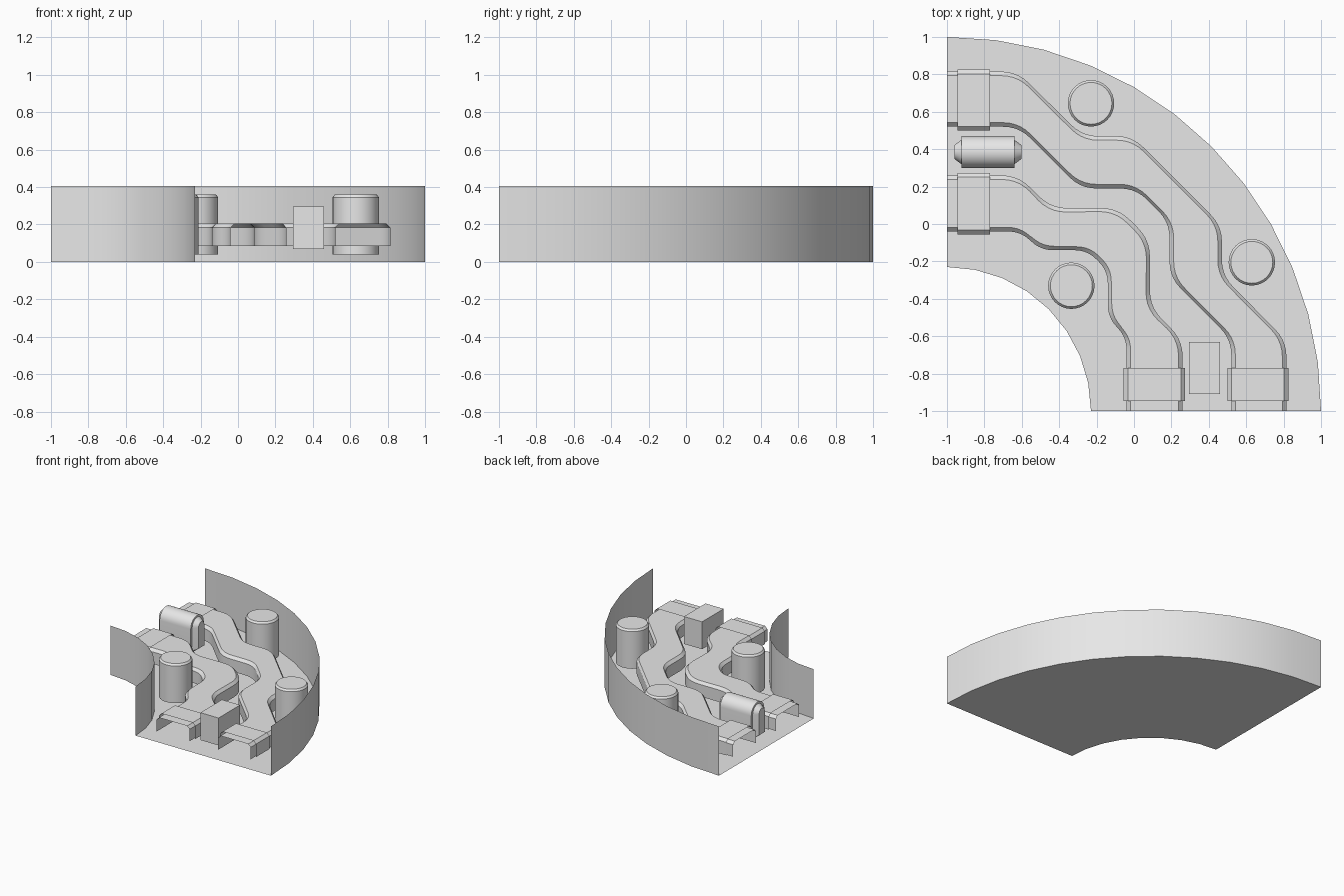
import bpy, bmesh, math
from mathutils import Vector

if "Cube" in bpy.data.objects:
    bpy.data.objects.remove(bpy.data.objects["Cube"])

grey = bpy.data.materials.new("plain_grey")
grey.diffuse_color = (0.8, 0.8, 0.8, 1)
grey.use_nodes = True
grey.node_tree.nodes["Principled BSDF"].inputs["Base Color"].default_value = grey.diffuse_color


def make_object(name, verts, faces, angle=30):
    me = bpy.data.meshes.new(name)
    me.from_pydata([tuple(v) for v in verts], [], faces)
    me.update()
    me.materials.append(grey)
    me.polygons.foreach_set("use_smooth", [True] * len(me.polygons))
    me.set_sharp_from_angle(angle=math.radians(angle))
    ob = bpy.data.objects.new(name, me)
    bpy.context.collection.objects.link(ob)
    return ob


def loft(name, rings, closed=False, caps=False):
    """Skin a list of equal-length sections."""
    n = len(rings[0])
    verts = [p for r in rings for p in r]
    faces = []
    for i in range(len(rings) - 1):
        for j in range(n if closed else n - 1):
            k = (j + 1) % n
            faces.append((i * n + j, (i + 1) * n + j, (i + 1) * n + k, i * n + k))
    if caps:
        faces.append(tuple(range(n)))
        faces.append(tuple(reversed(range(len(verts) - n, len(verts)))))
    ob = make_object(name, verts, faces)
    if caps:
        bm = bmesh.new()
        bm.from_mesh(ob.data)
        bmesh.ops.recalc_face_normals(bm, faces=bm.faces)
        bm.to_mesh(ob.data)
        bm.free()
    return ob


# Curved tray: floor and two thin walls around the corner (-1, -1)
def arc(radius, steps):
    return [(-1 + radius * math.cos(math.pi / 2 * i / steps),
             -1 + radius * math.sin(math.pi / 2 * i / steps)) for i in range(steps + 1)]


outer_arc, inner_arc = arc(2.0, 12), arc(0.77, 8)
outline = outer_arc + inner_arc[::-1]
make_object("floor", [(x, y, 0) for x, y in outline], [tuple(range(len(outline)))])
for name, line in (("outer_wall", outer_arc), ("inner_wall", inner_arc[::-1])):
    loft(name, [[(x, y, 0), (x, y, 0.405)] for x, y in line])


# Channels: open inverted troughs, symmetric about the diagonal
def swap(p):
    return (p[1], p[0])


def fillet(points, d, steps=5):
    pts = [Vector(p) for p in points]
    out = [pts[0]]
    for a, b, c in zip(pts, pts[1:], pts[2:]):
        p, q = b + (a - b).normalized() * d, b + (c - b).normalized() * d
        for s in range(steps + 1):
            t = s / steps
            out.append(p * (1 - t) ** 2 + b * 2 * t * (1 - t) + q * t * t)
    return out + [pts[-1]]


def edge(half, d):
    return fillet(half + [swap(p) for p in reversed(half)], d)


def trough(name, outer, inner, z0, z1, bevel=0.022):
    rings = []
    for o, i in zip(outer, inner):
        o, i = Vector(o), Vector(i)
        step = (i - o).normalized() * bevel
        rings.append([(*o, z0), (*o, z1 - bevel), (*(o + step), z1),
                      (*(i - step), z1), (*i, z1 - bevel), (*i, z0)])
    loft(name, rings[::-1])


trough("outer_channel",
       edge([(-1, 0.815), (-0.625, 0.815), (-0.275, 0.47), (-0.01, 0.47)], 0.085),
       edge([(-1, 0.52), (-0.615, 0.52), (-0.285, 0.19), (0.01, 0.19)], 0.085),
       0.085, 0.205)
trough("inner_channel",
       edge([(-1, 0.26), (-0.62, 0.26), (-0.445, 0.085), (-0.085, 0.085)], 0.09),
       edge([(-1, -0.04), (-0.605, -0.04), (-0.5, -0.14), (-0.25, -0.14)], 0.068),
       0.085, 0.205)

# Brackets over both ends of each channel
for label, hi, lo in (("outer", 0.825, 0.50), ("inner", 0.272, -0.055)):
    a = [(-0.945, hi), (-0.77, hi)]
    b = [(-0.945, lo), (-0.77, lo)]
    trough(label + "_left_bracket", a, b, 0.085, 0.214)
    trough(label + "_front_bracket", [swap(p) for p in reversed(a)],
           [swap(p) for p in reversed(b)], 0.085, 0.214)

# Round posts with a small top bevel
for n, (cx, cy) in enumerate(((-0.23, 0.645), (0.63, -0.205), (-0.335, -0.33))):
    rings = []
    for r, z in ((0.124, 0.04), (0.124, 0.345), (0.112, 0.36)):
        rings.append([(cx + r * math.cos(math.tau * k / 32),
                       cy + r * math.sin(math.tau * k / 32), z) for k in range(32)])
    loft(f"post_{n + 1}", rings, closed=True, caps=True)

# Plain block between the front brackets
loft("front_block", [[(x, y, z) for x, y in ((0.295, -0.91), (0.46, -0.91),
                                             (0.46, -0.63), (0.295, -0.63))]
                     for z in (0.07, 0.295)], closed=True, caps=True)

# Round-topped block between the left brackets, with tapered ends
def arch(x, half_width, z0, z1):
    pts = [(x, 0.385 - half_width, z0)]
    for k in range(17):
        t = math.pi * k / 16
        pts.append((x, 0.385 - half_width * math.cos(t),
                    z1 - half_width + half_width * math.sin(t)))
    return pts + [(x, 0.385 + half_width, z0)]


loft("round_top_block",
     [arch(-0.96, 0.037, 0.10, 0.31), arch(-0.922, 0.066, 0.08, 0.335),
      arch(-0.922, 0.085, 0.07, 0.352), arch(-0.64, 0.085, 0.07, 0.352),
      arch(-0.64, 0.066, 0.08, 0.335), arch(-0.602, 0.037, 0.10, 0.31)],
     closed=True, caps=True)
